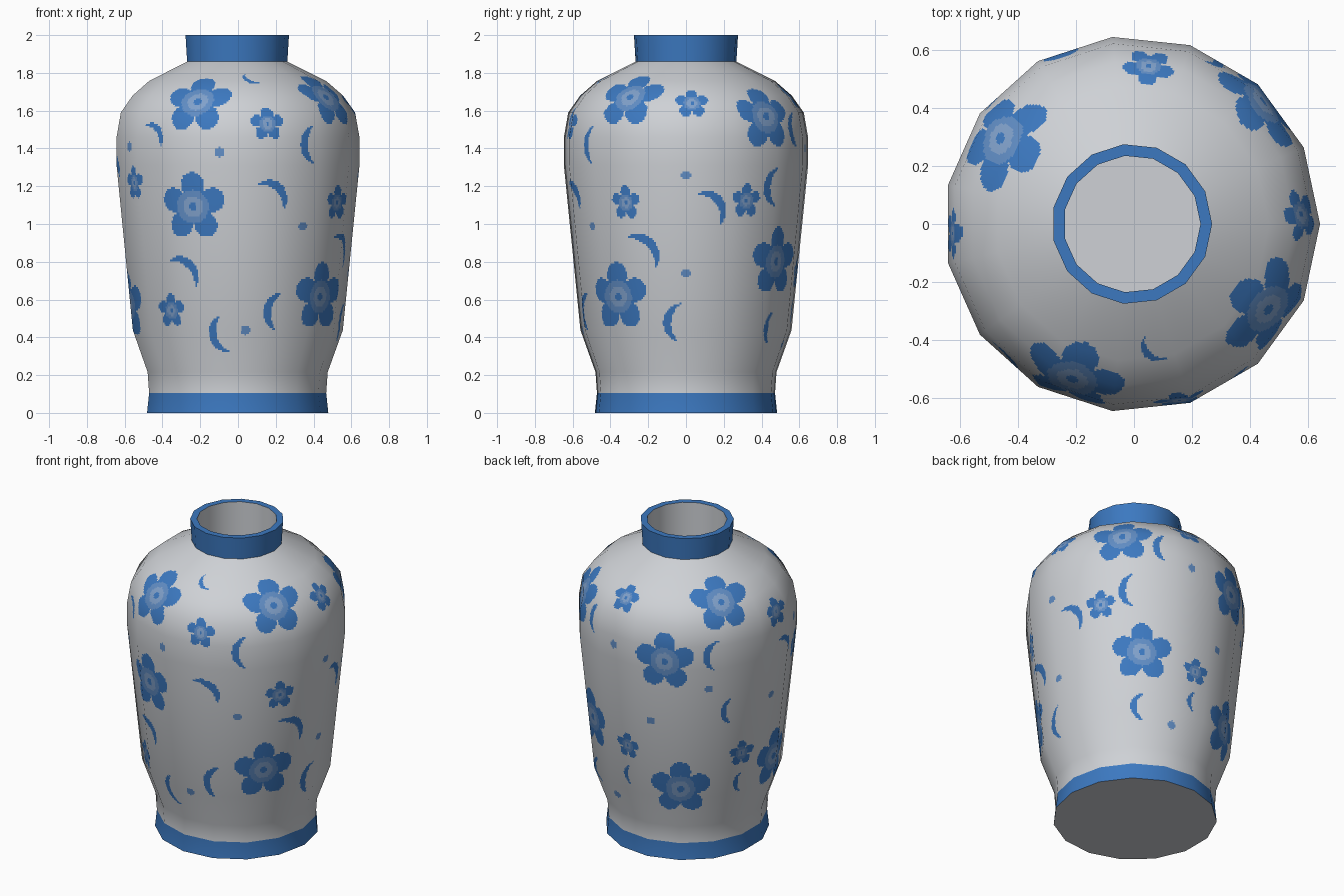
import bpy, math
from mathutils import Vector

if "Cube" in bpy.data.objects:
    bpy.data.objects.remove(bpy.data.objects["Cube"])

SIDES, CUTS, STEP, CX = 15, 28, 0.0105, -0.007


def material(name, rgb):
    m = bpy.data.materials.new(name)
    m.diffuse_color = (*rgb, 1)
    m.use_nodes = True
    m.node_tree.nodes["Principled BSDF"].inputs["Base Color"].default_value = m.diffuse_color
    return m


MATS = [material("porcelain white", (0.62, 0.64, 0.67)),
        material("cobalt blue", (0.045, 0.19, 0.53)),
        material("mid blue", (0.12, 0.27, 0.56)),
        material("pale blue", (0.22, 0.36, 0.60))]
WHITE, BLUE, MID, PALE = range(4)

# Painted motifs: (angle in degrees, height, size); -90 is the front, 0 the right
FLOWERS = [(-111, 1.65, .185), (-32, 1.67, .185), (-112, 1.09, .185),
           (-39, .61, .185), (-171, .57, .185), (43, 1.57, .185),
           (54, .80, .185), (147, 1.69, .185), (113, 1.36, .185),
           (121, .50, .185),
           (-75, 1.53, .092), (-149, 1.22, .09), (-31, 1.11, .092),
           (-128, .54, .092), (3, 1.64, .092), (31, 1.12, .092),
           (84, 1.68, .092), (-177, 1.55, .092), (88, .74, .085),
           (159, .70, .085)]
DOTS = [(-98, 1.385), (-55, .985), (-85, .435), (-153, 1.41), (0, 1.255),
        (0, .74), (82, 1.40), (137, 1.17), (180, 1.02), (104, .945), (74, .36)]
# Crescents: (angle, height, bulge direction, arc radius)
CRESCENTS = [(-81, 1.765, 215, .065), (-133, 1.48, 45, .09), (-53, 1.42, 180, .11),
             (-71, 1.16, 48, .11), (-117, .76, 45, .11), (-70, .54, 172, .11),
             (-100, .41, 193, .11), (-21, .87, 45, .12), (14, 1.10, 40, .11),
             (46, 1.20, 180, .11), (-7, .48, 175, .11), (52, .45, 180, .09),
             (64, 1.50, 180, .10), (138, 1.40, 170, .10), (148, 1.01, 180, .09),
             (87, .54, 180, .07), (158, .50, 180, .07), (-170, 1.32, 45, .09)]

# Body outline: (radius, height)
PROFILE = [(.485, 0), (.474, .105), (.482, .216), (.562, .438), (.65, 1.31),
           (.65, 1.46), (.627, 1.59), (.563, 1.68), (.474, 1.757), (.268, 1.86)]


def flower(u, v, size):
    d = math.hypot(u, v)
    if d > size:
        return None
    petal = abs(math.cos(2.5 * math.atan2(u, v)))
    if d > size * (.45 + .55 * petal ** .6):
        return None
    if d < .11 * size:
        return BLUE
    if d < .30 * size:
        return PALE
    return MID if d < .48 * size else BLUE


def dot(u, v, size):
    return MID if math.hypot(u, v) < size else None


def crescent(u, v, bulge, rho):
    a = math.radians(bulge)
    u, v = u + .7 * rho * math.cos(a), v + .7 * rho * math.sin(a)
    off = (math.atan2(v, u) - a + math.pi) % (2 * math.pi) - math.pi
    t = off / math.radians(70)
    if abs(t) < 1 and abs(math.hypot(u, v) - rho) < .2 * rho * (1 - t * t):
        return BLUE
    return None


# Rows along the outline: radius, height, arc length, smooth normal
segs = list(zip(PROFILE, PROFILE[1:]))
seg_n = [Vector((b[1] - a[1], a[0] - b[0])).normalized() for a, b in segs]
pt_n = [seg_n[0]] + [(p + q).normalized() for p, q in zip(seg_n, seg_n[1:])] + [seg_n[-1]]
rows, arc = [], 0.0
for i, (a, b) in enumerate(segs):
    length = math.dist(a, b)
    n = math.ceil(length / STEP)
    for k in range(n + (i == len(segs) - 1)):
        t = k / n
        rows.append((a[0] + (b[0] - a[0]) * t, a[1] + (b[1] - a[1]) * t,
                     arc + length * t, pt_n[i].lerp(pt_n[i + 1], t).normalized()))
    arc += length


def arc_at(z):
    return min(rows, key=lambda r: abs(r[1] - z))[2]


motifs = [(math.radians(f[0]), arc_at(f[1]), flower, (f[2],)) for f in FLOWERS]
motifs += [(math.radians(d[0]), arc_at(d[1]), dot, (.026,)) for d in DOTS]
motifs += [(math.radians(c[0]), arc_at(c[1]), crescent, c[2:]) for c in CRESCENTS]

# Columns: points along each straight side of the polygon
cols = []
for s in range(SIDES):
    a0, a1 = (2 * math.pi * (s + j) / SIDES for j in (0, 1))
    for k in range(CUTS):
        t = k / CUTS
        x = math.cos(a0) * (1 - t) + math.cos(a1) * t
        y = math.sin(a0) * (1 - t) + math.sin(a1) * t
        cols.append((x, y, math.atan2(y, x)))
N = len(cols)

# Body: fine faceted shell, painted by motif rule
verts, normals, faces, paint = [], [], [], []
for r, z, s, n in rows:
    for x, y, a in cols:
        verts.append((CX + r * x, r * y, z))
        normals.append(Vector((n.x * math.cos(a), n.x * math.sin(a), n.y)))
for i in range(len(rows) - 1):
    r, z, s = ((rows[i][k] + rows[i + 1][k]) / 2 for k in range(3))
    near = [m for m in motifs if abs(m[1] - s) < .21]
    for j in range(N):
        k = (j + 1) % N
        faces.append((i * N + j, i * N + k, (i + 1) * N + k, (i + 1) * N + j))
        colour = BLUE if z < .105 else WHITE
        angle = cols[j][2] + math.pi / N
        for ma, ms, rule, args in near:
            u = r * ((angle - ma + math.pi) % (2 * math.pi) - math.pi)
            if abs(u) < .21:
                hit = rule(u, s - ms, *args)
                if hit is not None:
                    colour = hit
        paint.append(colour)


def add_object(name, verts, faces, paint):
    me = bpy.data.meshes.new(name)
    me.from_pydata(verts, [], faces)
    for m in MATS:
        me.materials.append(m)
    me.polygons.foreach_set("material_index", paint)
    me.update()
    ob = bpy.data.objects.new(name, me)
    bpy.context.collection.objects.link(ob)
    return ob


body = add_object("vase_body", verts, faces, paint)
body.data.shade_smooth()
body.data.normals_split_custom_set_from_vertices(normals)


def ring(r, z):
    return [(CX + r * math.cos(2 * math.pi * k / SIDES),
             r * math.sin(2 * math.pi * k / SIDES), z) for k in range(SIDES)]


# Underside of the foot
add_object("underside", ring(.485, 0), [tuple(reversed(range(SIDES)))], [WHITE])

# Neck collar with rim, then the inner wall and floor
verts, faces, paint = [], [], []
for r, z in [(.268, 1.855), (.277, 2.0), (.237, 2.0), (.237, .2)]:
    verts += ring(r, z)
for i, colour in enumerate((BLUE, BLUE, WHITE)):
    for j in range(SIDES):
        k = (j + 1) % SIDES
        faces.append((i * SIDES + j, i * SIDES + k, (i + 1) * SIDES + k, (i + 1) * SIDES + j))
        paint.append(colour)
faces.append(tuple(range(3 * SIDES, 4 * SIDES)))
paint.append(WHITE)
neck = add_object("neck", verts, faces, paint)
bpy.context.view_layer.objects.active = neck
neck.select_set(True)
bpy.ops.object.shade_smooth_by_angle(angle=math.radians(35))
